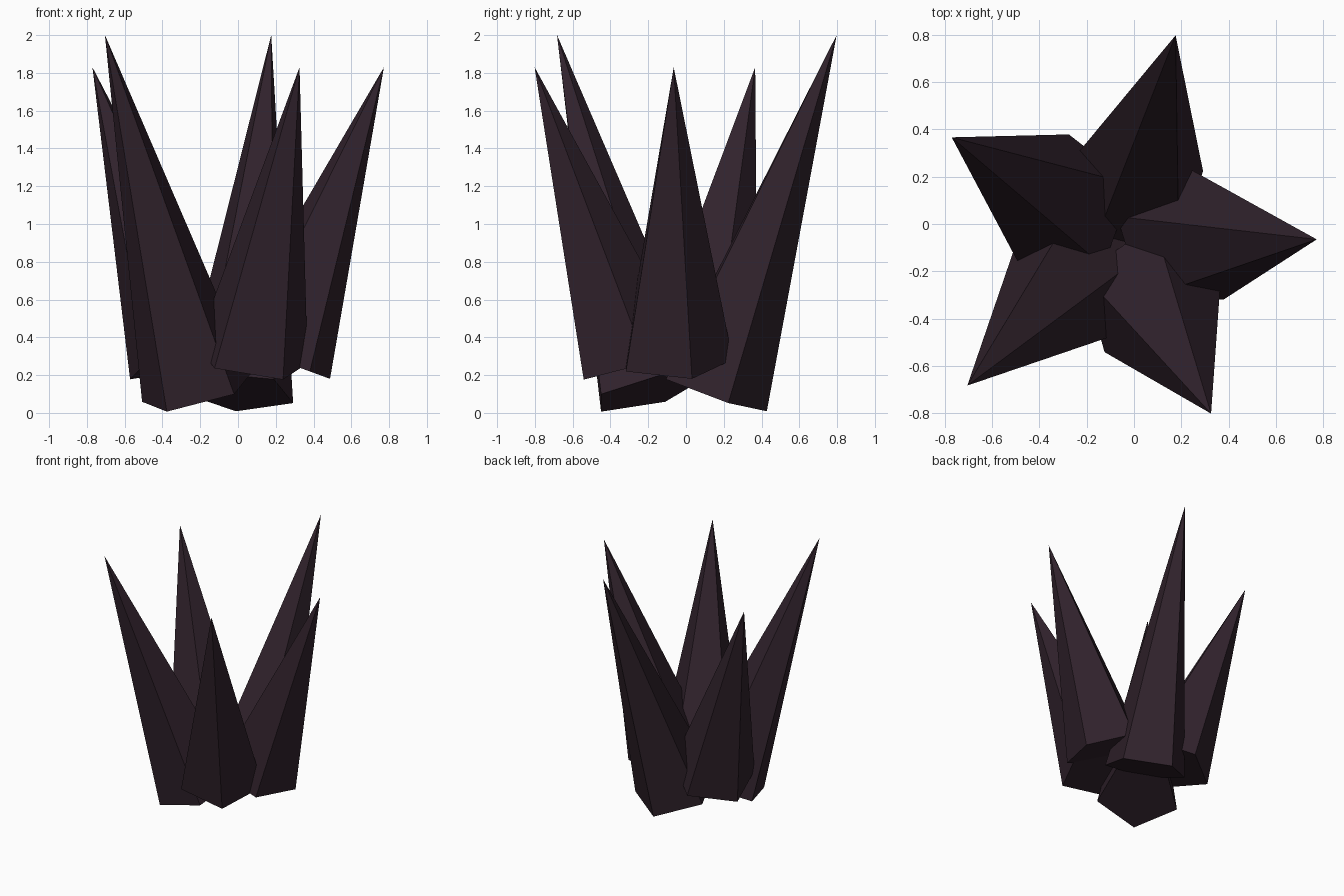
import bpy, math

if "Cube" in bpy.data.objects:
    bpy.data.objects.remove(bpy.data.objects["Cube"])

# Dark crystal material
mat = bpy.data.materials.new("dark_crystal")
mat.diffuse_color = (0.03, 0.016, 0.025, 1)
mat.use_nodes = True
mat.node_tree.nodes["Principled BSDF"].inputs["Base Color"].default_value = mat.diffuse_color

CX, CY = -0.06, -0.065      # centre of the ring
RING, MID_Z = 0.55, 1.056   # radius and height of the shard midpoints
TILT = 0.35                 # outward lean

# Ring of five leaning five-sided shards, alternating short and long
for i in range(5):
    a = 1.3 * i
    height = 2.01 if i % 2 else 1.647
    bpy.ops.mesh.primitive_cone_add(
        vertices=5, radius1=0.313, radius2=0, depth=height,
        location=(CX + RING * math.cos(a), CY + RING * math.sin(a), MID_Z),
        rotation=(-TILT * math.sin(a), TILT * math.cos(a), 0))
    shard = bpy.context.object
    shard.name = f"crystal_shard_{i + 1}"
    shard.data.materials.append(mat)
